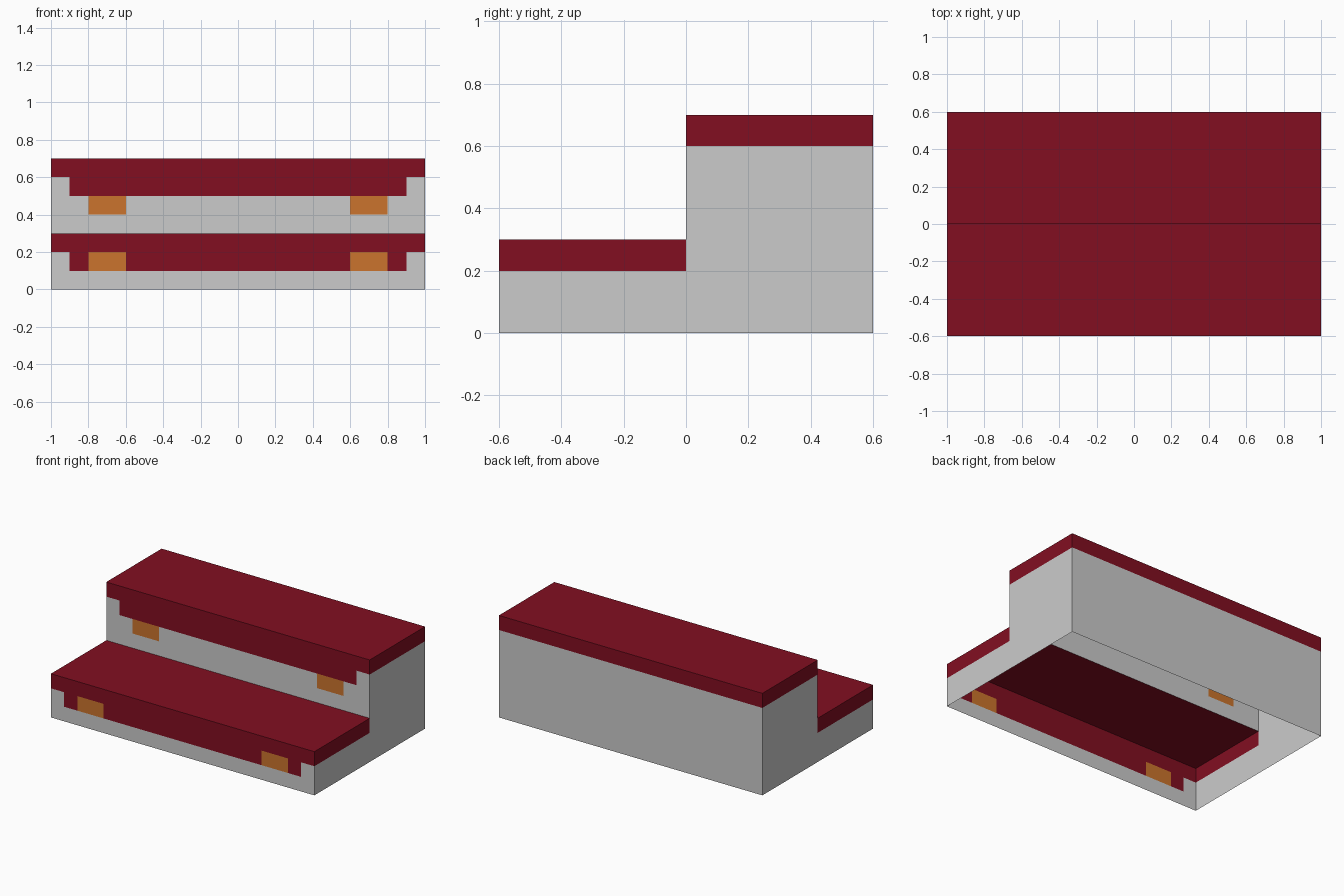
import bpy, bmesh

if "Cube" in bpy.data.objects:
    bpy.data.objects.remove(bpy.data.objects["Cube"])


def material(name, rgb):
    m = bpy.data.materials.new(name)
    m.diffuse_color = (*rgb, 1)
    m.use_nodes = True
    m.node_tree.nodes["Principled BSDF"].inputs["Base Color"].default_value = m.diffuse_color
    return m


MATS = [material("light grey", (0.60, 0.60, 0.60)),
        material("dark red", (0.223, 0.0045, 0.0152)),
        material("orange", (0.60, 0.175, 0.026))]
GREY, RED, ORANGE = range(3)


def sheet(name, us, vs, place, rule, flip=False):
    """Thin panel cut along the lines us and vs; rule(u, v) picks each cell's colour (None = hole)."""
    bm = bmesh.new()
    grid = [[bm.verts.new(place(u, v)) for v in vs] for u in us]
    for i in range(len(us) - 1):
        for j in range(len(vs) - 1):
            c = rule((us[i] + us[i + 1]) / 2, (vs[j] + vs[j + 1]) / 2)
            if c is None:
                continue
            q = [grid[i][j], grid[i + 1][j], grid[i + 1][j + 1], grid[i][j + 1]]
            f = bm.faces.new(q[::-1] if flip else q)
            f.material_index = c
    bmesh.ops.delete(bm, geom=[v for v in bm.verts if not v.link_faces], context='VERTS')
    me = bpy.data.meshes.new(name)
    bm.to_mesh(me)
    bm.free()
    for m in MATS:
        me.materials.append(m)
    bpy.context.collection.objects.link(bpy.data.objects.new(name, me))


XS = [-1, -0.9, -0.8, -0.6, 0.6, 0.8, 0.9, 1]


# Front faces: red trim hanging lower between the corners, orange blocks
def front_rule(top, block_top):
    def rule(x, z):
        x = abs(x)
        if 0.6 < x < 0.8 and block_top - 0.1 < z < block_top:
            return ORANGE
        return RED if z > top - (0.2 if x < 0.9 else 0.1) else GREY
    return rule


sheet("lower_front", XS, [0, 0.1, 0.2, 0.3], lambda x, z: (x, -0.6, z), front_rule(0.3, 0.2))
sheet("upper_front", XS, [0.3, 0.4, 0.5, 0.6, 0.7], lambda x, z: (x, 0, z), front_rule(0.7, 0.5))

# Step tops
sheet("lower_top", [-1, 1], [-0.6, 0], lambda x, y: (x, y, 0.3), lambda x, y: RED)
sheet("upper_top", [-1, 1], [0, 0.6], lambda x, y: (x, y, 0.7), lambda x, y: RED)

# Back wall with red band
sheet("back_wall", [-1, 1], [0, 0.6, 0.7], lambda x, z: (x, 0.6, z),
      lambda x, z: RED if z > 0.6 else GREY, flip=True)


# Stepped side walls with a red band under each top
def side_rule(y, z):
    top = 0.3 if y < 0 else 0.7
    if z > top:
        return None
    return RED if z > top - 0.1 else GREY


for side, s in (("left", -1), ("right", 1)):
    sheet(side + "_wall", [-0.6, 0, 0.6], [0, 0.2, 0.3, 0.6, 0.7],
          lambda y, z, s=s: (s, y, z), side_rule, flip=s < 0)
